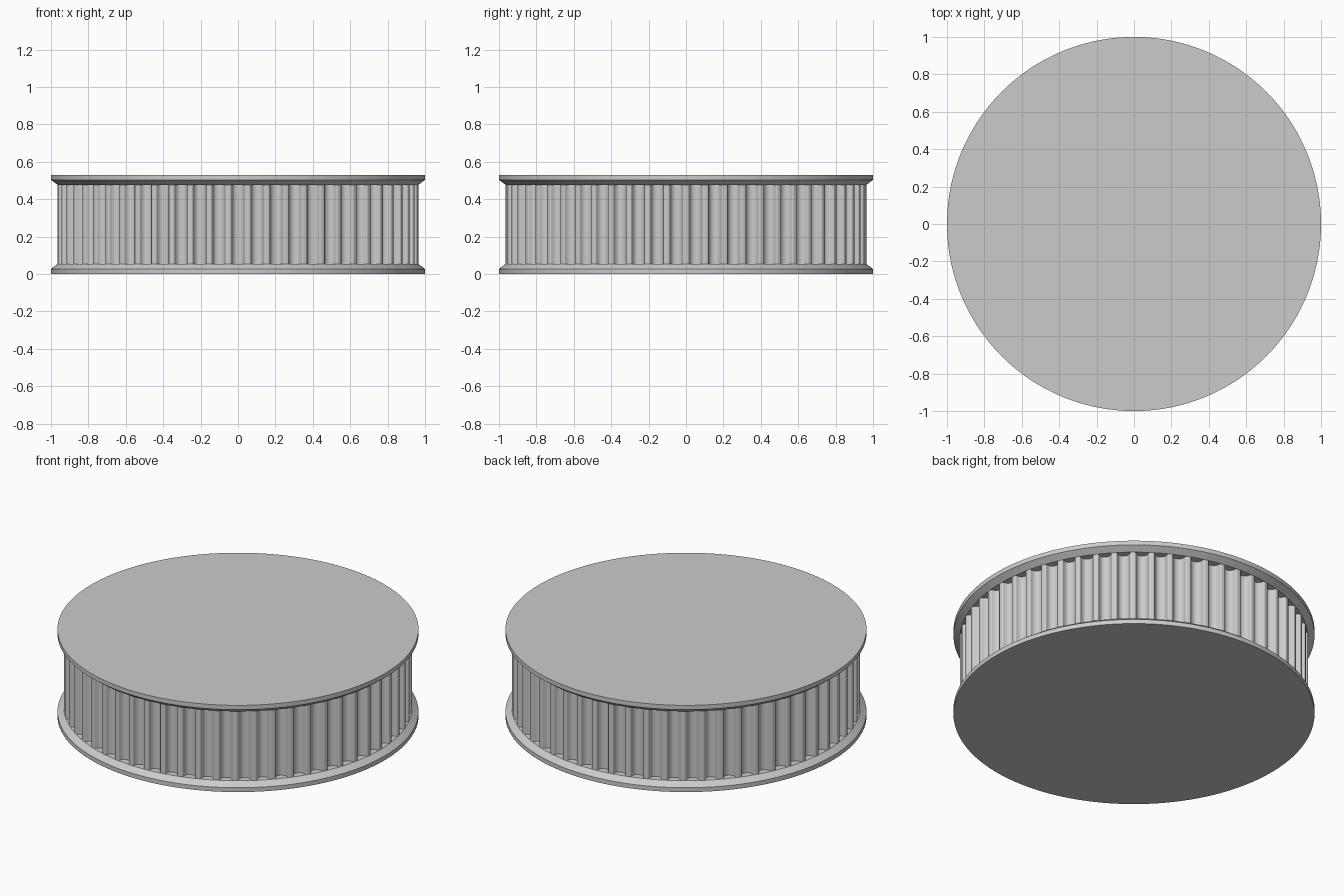
import bpy, bmesh, math
from mathutils import Matrix, Vector

if "Cube" in bpy.data.objects:
    bpy.data.objects.remove(bpy.data.objects["Cube"], do_unlink=True)

# Key sizes
TEETH = 58
HEIGHT = 0.53
FLANGE = 0.053        # height of each flange, half rim and half bevel
CORE_R = 0.965        # radius over the teeth
MM = 1 / 28.31        # groove profile is given in millimetres

grey = bpy.data.materials.new("light grey")
grey.use_nodes = True
colour = (0.6, 0.6, 0.6, 1)
grey.diffuse_color = colour
grey.node_tree.nodes["Principled BSDF"].inputs["Base Color"].default_value = colour


def finish(name, bm):
    bmesh.ops.recalc_face_normals(bm, faces=bm.faces[:])
    mesh = bpy.data.meshes.new(name)
    bm.to_mesh(mesh)
    bm.free()
    mesh.materials.append(grey)
    obj = bpy.data.objects.new(name, mesh)
    bpy.context.collection.objects.link(obj)
    bpy.ops.object.select_all(action="DESELECT")
    obj.select_set(True)
    bpy.context.view_layer.objects.active = obj
    bpy.ops.object.shade_smooth_by_angle(angle=math.radians(25))
    return obj


# Toothed core: one rounded groove repeated around the rim, then extruded
half_groove = [(1.255, 0), (1.157, 0.016), (1.074, 0.062), (1.013, 0.131),
               (0.981, 0.218), (0.938, 0.408), (0.869, 0.591), (0.775, 0.765),
               (0.657, 0.927), (0.510, 1.033), (0.348, 1.108), (0.177, 1.153)]
groove = ([(-w, d) for w, d in half_groove] + [(0, 1.169)]
          + half_groove[::-1])
mouth_r = math.sqrt(CORE_R ** 2 - (half_groove[0][0] * MM) ** 2)

bm = bmesh.new()
outline = []
overlap = 0.008
for i in range(TEETH):
    turn = Matrix.Rotation(math.tau * i / TEETH, 3, "Z")
    for w, d in groove:
        p = Vector((w * MM, d * MM - mouth_r, FLANGE - overlap))
        outline.append(bm.verts.new(turn @ p))
base = bm.faces.new(outline)
grown = bmesh.ops.extrude_face_region(bm, geom=[base])["geom"]
rise = HEIGHT - 2 * (FLANGE - overlap)
bmesh.ops.translate(bm, vec=(0, 0, rise),
                    verts=[g for g in grown if isinstance(g, bmesh.types.BMVert)])
finish("toothed_core", bm)


# Flanges: flat disc with a straight rim and a bevel down to the teeth
def flange(name, z_outer, direction, sides=TEETH * 4):
    bm = bmesh.new()
    rings = []
    for r, h in [(1, 0), (1, FLANGE / 2), (CORE_R, FLANGE)]:
        rings.append([bm.verts.new((r * math.cos(math.tau * k / sides),
                                    r * math.sin(math.tau * k / sides),
                                    z_outer + direction * h))
                      for k in range(sides)])
    for a, b in zip(rings, rings[1:]):
        for k in range(sides):
            n = (k + 1) % sides
            bm.faces.new((a[k], a[n], b[n], b[k]))
    bm.faces.new(rings[0])
    bm.faces.new(rings[-1])
    finish(name, bm)


flange("bottom_flange", 0, 1)
flange("top_flange", HEIGHT, -1)
